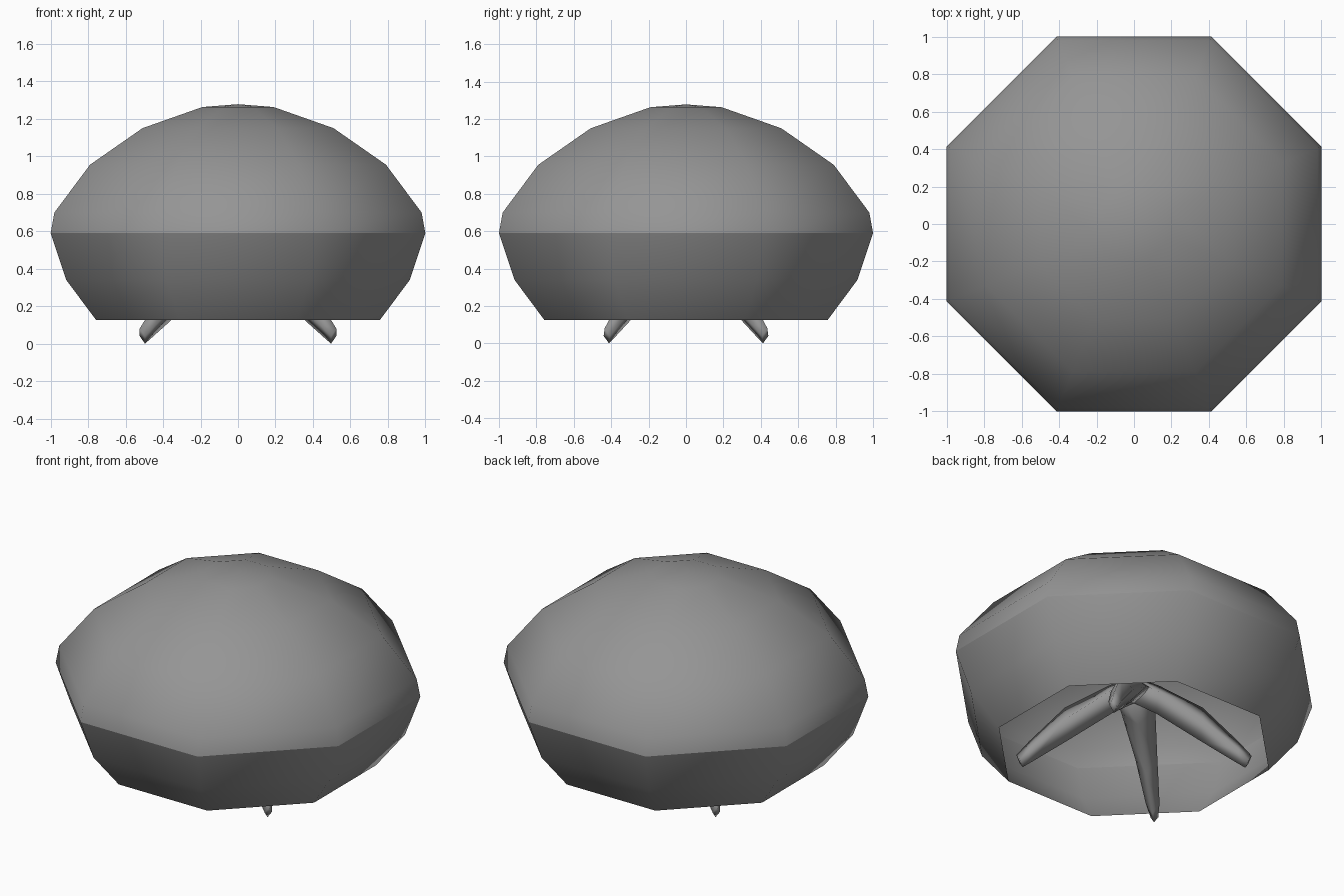
import bpy, bmesh, math
from mathutils import Vector

if "Cube" in bpy.data.objects:
    bpy.data.objects.remove(bpy.data.objects["Cube"])

SIDES = 8
RIM_Z = 0.59

GREY = bpy.data.materials.new("dark_grey")
GREY.diffuse_color = (0.3, 0.3, 0.3, 1)
GREY.use_nodes = True
GREY.node_tree.nodes["Principled BSDF"].inputs["Base Color"].default_value = GREY.diffuse_color


def finish(name, bm):
    bmesh.ops.recalc_face_normals(bm, faces=bm.faces)
    me = bpy.data.meshes.new(name)
    bm.to_mesh(me)
    bm.free()
    for p in me.polygons:
        p.use_smooth = True
    me.materials.append(GREY)
    ob = bpy.data.objects.new(name, me)
    bpy.context.collection.objects.link(ob)
    return ob


def ring(bm, apothem, z):
    r = apothem / math.cos(math.pi / SIDES)
    angles = [2 * math.pi * (i + 0.5) / SIDES for i in range(SIDES)]
    return [bm.verts.new((r * math.cos(a), r * math.sin(a), z)) for a in angles]


def bridge(bm, a, b):
    n = len(a)
    for i in range(n):
        j = (i + 1) % n
        bm.faces.new((a[i], a[j], b[j], b[i]))


def shell(name, profile, apex=None):
    bm = bmesh.new()
    rings = [ring(bm, r, z) for r, z in profile]
    for a, b in zip(rings, rings[1:]):
        bridge(bm, a, b)
    if apex is not None:
        top = bm.verts.new((0, 0, apex))
        last = rings[-1]
        for i in range(SIDES):
            bm.faces.new((last[i], last[(i + 1) % SIDES], top))
    return finish(name, bm)


# hollow dome
shell("dome", [(1.0, RIM_Z), (0.98, 0.70), (0.79, 0.955),
               (0.51, 1.15), (0.19, 1.263)], apex=1.278)

# lower bowl wall, open underneath
shell("bowl", [(0.757, 0.125), (0.917, 0.34), (1.0, RIM_Z)])

# leg sections: lower radius, lower z, upper radius, upper z, half width
LEG = [(0.645, 0.0, 0.682, 0.08, 0.022),
       (0.60, 0.03, 0.61, 0.17, 0.04),
       (0.39, 0.175, 0.40, 0.40, 0.065),
       (0.13, 0.36, 0.15, 0.545, 0.10),
       (0.0, 0.43, 0.0, 0.61, 0.115)]


# splayed legs, pointed at the foot and joined in the middle
def leg(name, sx, sy):
    out = Vector((sx * 0.77, sy * 0.638, 0)).normalized()
    side = Vector((-out.y, out.x, 0))
    up = Vector((0, 0, 1))
    bm = bmesh.new()
    loops = []
    for r0, z0, r1, z1, w in LEG:
        low, high = out * r0 + up * z0, out * r1 + up * z1
        mid = (low + high) / 2
        loops.append([bm.verts.new(v) for v in
                      (low, mid + side * w, high, mid - side * w)])
    for a, b in zip(loops, loops[1:]):
        bridge(bm, a, b)
    bm.faces.new(loops[0])
    bm.faces.new(loops[-1])
    return finish(name, bm)


for sx, xn in ((-1, "left"), (1, "right")):
    for sy, yn in ((-1, "front"), (1, "back")):
        leg(f"{yn}_{xn}_leg", sx, sy)
